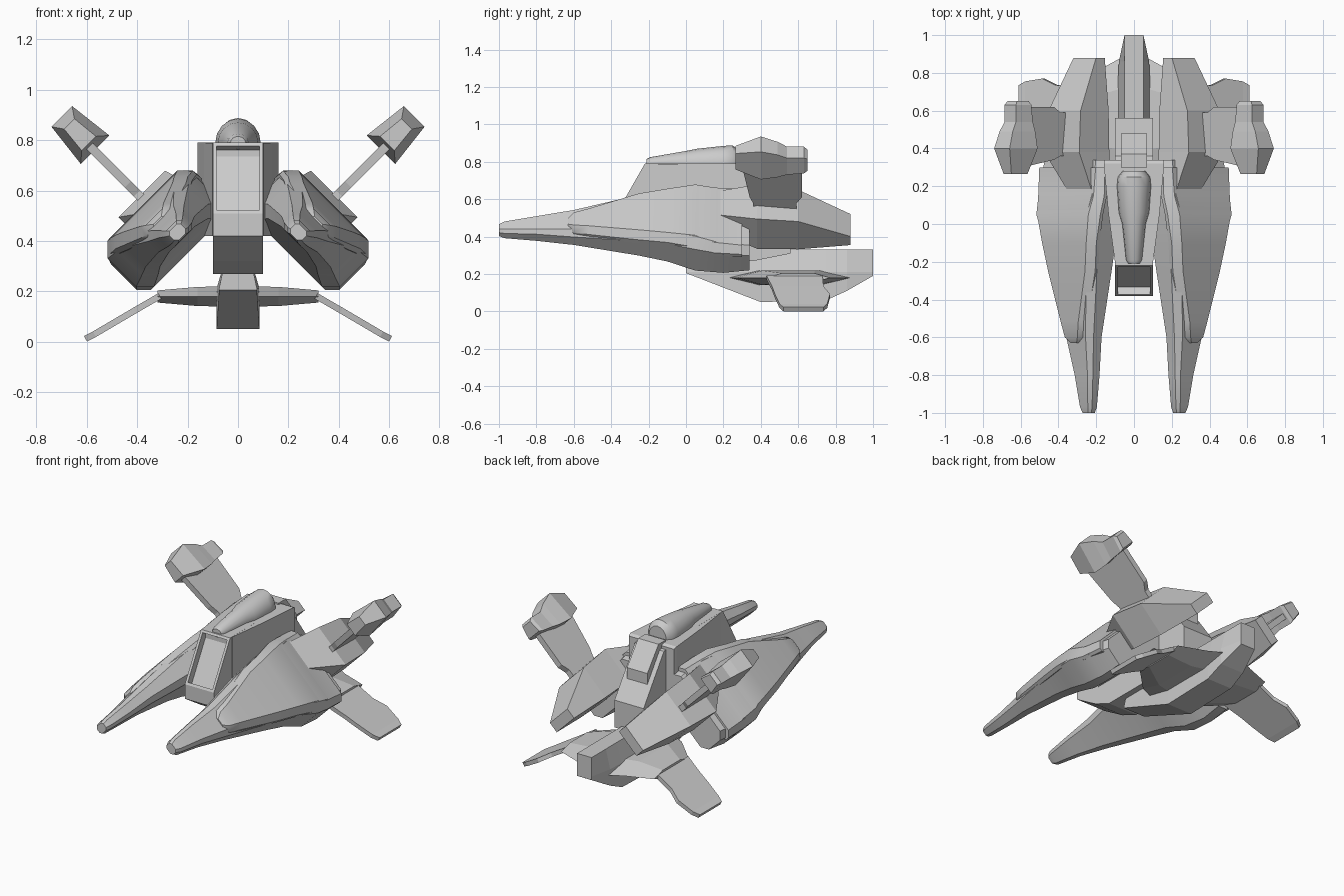
import bpy, bmesh, math
from mathutils import Vector

cube = bpy.data.objects.get("Cube")
if cube:
    bpy.data.objects.remove(cube, do_unlink=True)

grey = bpy.data.materials.new("hull_grey")
grey.use_nodes = True
COLOUR = (0.6, 0.6, 0.6, 1)
grey.diffuse_color = COLOUR
grey.node_tree.nodes["Principled BSDF"].inputs["Base Color"].default_value = COLOUR
R = math.sqrt(0.5)


def tilt(u, v, y):
    """Diagonal frame: u runs outward and down, v outward and up."""
    return Vector(((u + v) * R, y, (v - u) * R))


def finish(name, bm, mirror=False, smooth=None):
    bmesh.ops.recalc_face_normals(bm, faces=bm.faces)
    mesh = bpy.data.meshes.new(name)
    bm.to_mesh(mesh)
    bm.free()
    mesh.materials.append(grey)
    ob = bpy.data.objects.new(name, mesh)
    bpy.context.collection.objects.link(ob)
    if mirror:
        ob.modifiers.new("mirror", "MIRROR").use_mirror_merge = False
    if smooth:
        bpy.ops.object.select_all(action="DESELECT")
        ob.select_set(True)
        bpy.context.view_layer.objects.active = ob
        bpy.ops.object.shade_smooth_by_angle(angle=math.radians(smooth))


def loft(rings):
    """Skin a list of equally long rings and cap both ends."""
    bm = bmesh.new()
    loops = [[bm.verts.new(p) for p in ring] for ring in rings]
    n = len(loops[0])
    for a, b in zip(loops, loops[1:]):
        for i in range(n):
            j = (i + 1) % n
            bm.faces.new((a[i], a[j], b[j], b[i]))
    bm.faces.new(loops[0])
    bm.faces.new(loops[-1])
    return bm


def chamfered(y, u, v, a, b, c):
    """Tilted rectangle with cut corners, half sizes a and b."""
    pts = [(a - c, -b), (a, c - b), (a, b - c), (a - c, b)]
    pts += [(-p, -q) for p, q in pts]
    return [tilt(u + p, v + q, y) for p, q in pts]


def tilted_box(y, u0, u1, v0, v1):
    return [tilt(u, v, y) for u, v in ((u0, v0), (u1, v0), (u1, v1), (u0, v1))]


def upright(y, w, z0, z1):
    return [(-w, y, z0), (w, y, z0), (w, y, z1), (-w, y, z1)]


# Long forward pods
pod = [(-1, -.138, .477, .032, .026, .013), (-.97, -.138, .479, .045, .034, .016),
       (-.8, -.138, .489, .068, .045, .02), (-.6, -.13, .505, .102, .06, .03),
       (-.25, -.127, .525, .175, .095, .04), (-.1, -.12, .525, .2, .112, .045),
       (.05, -.107, .52, .238, .13, .05), (.2, -.107, .5, .245, .11, .04),
       (.34, -.107, .49, .23, .095, .04)]
finish("forward_pod", loft([chamfered(*s) for s in pod]), True, 35)

# Raised outer shell over each pod
shell = [(-.63, -.115, .545, .04, .022, .018), (-.6, -.115, .55, .075, .036, .028),
         (-.52, -.115, .555, .098, .043, .033), (-.25, -.125, .58, .176, .05, .038),
         (-.1, -.12, .593, .203, .05, .038), (.05, -.117, .596, .237, .055, .045),
         (.15, -.11, .57, .247, .05, .04), (.3, -.107, .56, .246, .045, .035)]
finish("pod_shell", loft([chamfered(*s) for s in shell]), True, 35)

# Cockpit body with a recessed windscreen
body = [(-.38, .1, .42, .51), (-.22, .1, .32, .79), (-.1, .1, .27, .79), (.32, .1, .27, .79)]
bm = loft([upright(*s) for s in body])
bm.normal_update()
pane = max((f for f in bm.faces if f.calc_center_median().y < -.25),
           key=lambda f: f.calc_center_median().z)
bmesh.ops.inset_region(bm, faces=[pane], thickness=.022)
bmesh.ops.recalc_face_normals(bm, faces=bm.faces)
bm.normal_update()
push = -.045 * pane.normal
hole = bmesh.ops.extrude_discrete_faces(bm, faces=[pane])["faces"][0]
bmesh.ops.translate(bm, verts=hole.verts, vec=push)
finish("cockpit_body", bm)

# Shoulders that widen the body towards the rear
finish("body_shoulders", loft([upright(-.2, .101, .42, .789), upright(.05, .135, .42, .79),
                               upright(.32, .16, .42, .79), upright(.34, .155, .42, .78)]))

# Sloping rear of the body and its raised hatch
finish("rear_body", loft([upright(.3, .1, .27, .77), upright(.36, .1, .27, .76),
                          upright(.56, .1, .31, .48)]))
finish("rear_hatch", loft([upright(.3, .07, .5, .8), upright(.37, .07, .5, .8),
                           upright(.48, .07, .48, .66)]))

# Rounded fairing on the roof
dome = [(-.21, .03, .025), (-.19, .042, .035), (0, .062, .068), (.06, .08, .08),
        (.2, .09, .095), (.25, .085, .098), (.28, .06, .07)]
finish("roof_fairing", loft([[(w * math.cos(k * math.pi / 8), y,
                               .79 + h * math.sin(k * math.pi / 8)) for k in range(16)]
                             for y, w, h in dome]), False, 40)


# Keel under the body, narrower along its top
def keel_ring(y, z0, w):
    return [(-w, y, z0), (w, y, z0), (w, y, .212), (.05, y, .33), (-.05, y, .33), (-w, y, .212)]


finish("keel", loft([keel_ring(0, .205, .075), keel_ring(.4, .05, .085),
                     keel_ring(.75, .06, .085), keel_ring(.86, .11, .08),
                     keel_ring(1, .19, .05)]))


# Lower wings: thick lens-shaped root, then a drooping blade
def lens(x, y0, y1, z, h):
    m = (y1 - y0) / 4
    return [(x, y0, z), (x, y0 + m, z + h), (x, y1 - m, z + h), (x, y1, z),
            (x, y1 - m, z - h), (x, y0 + m, z - h)]


finish("lower_wing_root", loft([lens(.05, .22, .89, .18, .04), lens(.16, .27, .83, .18, .038),
                                lens(.32, .43, .77, .18, .024)]), True)


def blade(x, y0, y1, z):
    return [(x - .006, y0, z - .011), (x + .006, y0, z + .011),
            (x + .006, y1, z + .011), (x - .006, y1, z - .011)]


finish("lower_wing_blade", loft([blade(.31, .43, .73, .182), blade(.41, .46, .735, .124),
                                 blade(.48, .475, .77, .083), blade(.57, .5, .755, .03),
                                 blade(.605, .52, .735, .012)]), True)

# Rear engine blocks behind the pods
block = [(.155, -.3, -.127, .48, .606), (.38, -.275, -.014, .46, .685),
         (.6, -.26, -.02, .45, .66), (.88, -.226, -.057, .445, .51)]
finish("engine_block", loft([tilted_box(*s) for s in block]), True)


# Upper struts and tip pods
def strut(v, y0, y1):
    return [tilt(u, v, y) for u, y in ((-.15, y0), (-.115, y0), (-.115, y1), (-.15, y1))]


finish("upper_strut", loft([strut(.6, .36, .59), strut(.7, .36, .59), strut(.75, .34, .62),
                            strut(.98, .3, .62)]), True)


def tip(y, s, v0, v1):
    return [tilt(-.138 + p * s, v, y) for p, v in
            ((-.08, v0), (.08, v0), (.058, v1), (-.058, v1))]


finish("tip_pod", loft([tip(.265, .5, .975, 1.085), tip(.4, 1, .94, 1.127),
                        tip(.49, .85, .945, 1.095), tip(.54, .74, .955, 1.065),
                        tip(.63, .74, .965, 1.065), tip(.65, .62, .975, 1.05)]), True)
